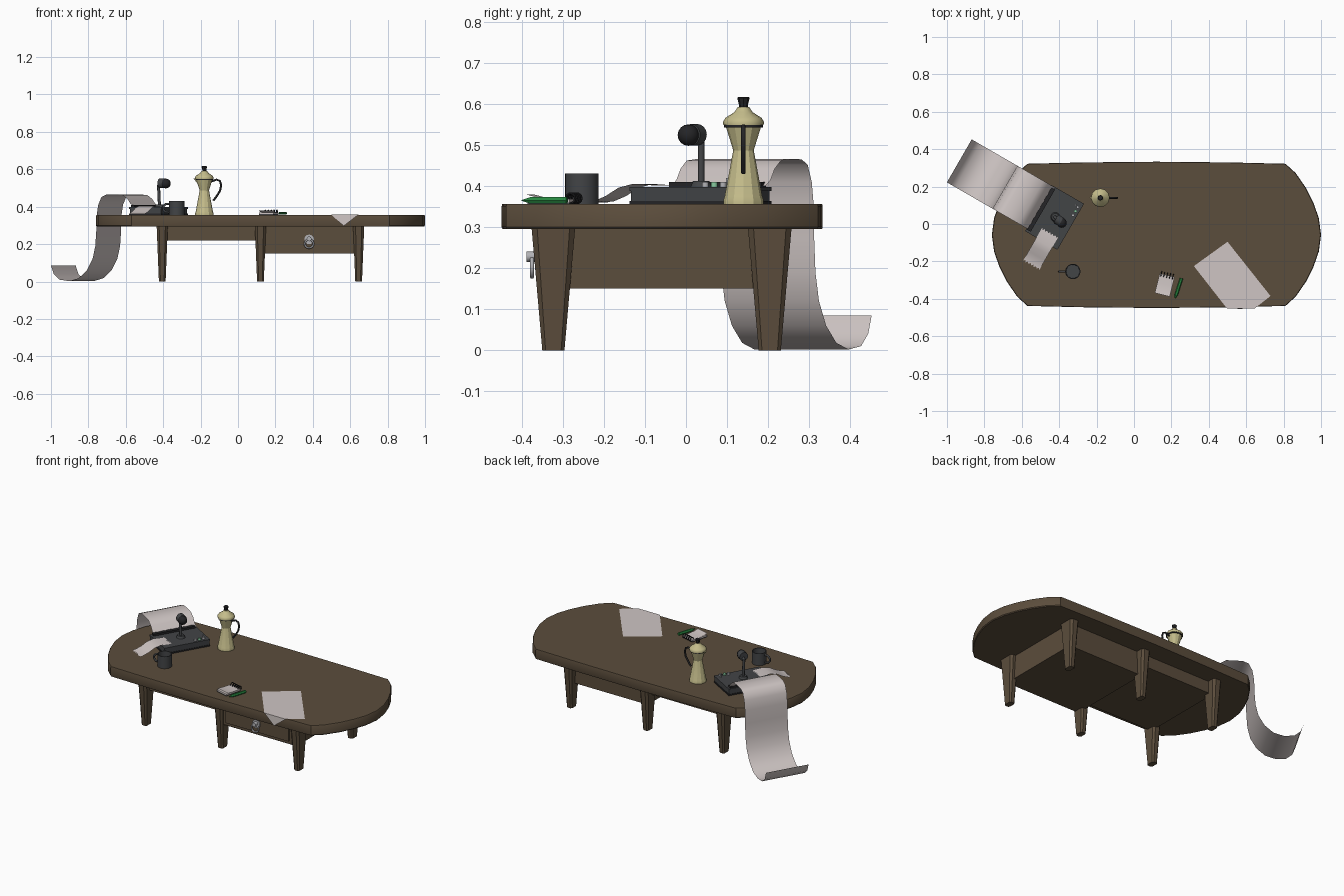
import bpy, bmesh, math
from mathutils import Vector, Matrix

if "Cube" in bpy.data.objects:
    bpy.data.objects.remove(bpy.data.objects["Cube"])


def material(name, r, g, b):
    m = bpy.data.materials.new(name)
    m.diffuse_color = (r, g, b, 1)
    m.use_nodes = True
    m.node_tree.nodes["Principled BSDF"].inputs["Base Color"].default_value = m.diffuse_color
    return m


WOOD = material("brown wood", .105, .074, .045)
PAPER = material("paper white", .62, .56, .55)
CREAM = material("cream enamel", .56, .51, .26)
DARK = material("charcoal", .055, .058, .062)
BLACK = material("black", .018, .018, .02)
GREEN = material("pencil green", .02, .24, .05)
METAL = material("light metal", .45, .45, .47)
LIGHT = material("pale green lamp", .25, .6, .35)


def make(name, verts, faces, mat, smooth=None, matrix=None):
    me = bpy.data.meshes.new(name)
    me.from_pydata([tuple(v) for v in verts], [], faces)
    bm = bmesh.new()
    bm.from_mesh(me)
    bmesh.ops.recalc_face_normals(bm, faces=bm.faces)
    bm.to_mesh(me)
    bm.free()
    me.materials.append(mat)
    ob = bpy.data.objects.new(name, me)
    bpy.context.collection.objects.link(ob)
    if matrix:
        ob.matrix_world = matrix
    if smooth:
        bpy.context.view_layer.objects.active = ob
        bpy.ops.object.select_all(action='DESELECT')
        ob.select_set(True)
        bpy.ops.object.shade_smooth_by_angle(angle=math.radians(smooth))
    return ob


def loft(name, rings, mat, smooth=None, matrix=None, closed=False):
    """Skin equal-length rings, capping the ends unless they join up."""
    n, k = len(rings[0]), len(rings)
    verts = [v for r in rings for v in r]
    faces = [(i * n + j, i * n + (j + 1) % n, (i + 1) % k * n + (j + 1) % n, (i + 1) % k * n + j)
             for i in range(k if closed else k - 1) for j in range(n)]
    if not closed:
        faces += [tuple(range(n)), tuple(range((k - 1) * n, k * n))]
    return make(name, verts, faces, mat, smooth, matrix)


def box(name, x0, x1, y0, y1, z0, z1, mat, matrix=None):
    ring = [(x0, y0), (x1, y0), (x1, y1), (x0, y1)]
    return loft(name, [[(x, y, z) for x, y in ring] for z in (z0, z1)], mat, matrix=matrix)


def lathe(name, profile, mat, matrix, sides=16, smooth=40):
    rings = [[(r * math.cos(a), r * math.sin(a), z)
              for a in (2 * math.pi * i / sides for i in range(sides))] for r, z in profile]
    return loft(name, rings, mat, smooth, matrix)


def rod(name, a, b, r, mat, r2=None, sides=12):
    a, b = Vector(a), Vector(b)
    d = b - a
    m = Matrix.Translation(a) @ d.to_track_quat('Z', 'Y').to_matrix().to_4x4()
    return lathe(name, [(r, 0), (r if r2 is None else r2, d.length)], mat, m, sides)


def tube(name, path, r, mat, side, closed=False, sides=8):
    """Tube along a planar path; side is the plane's normal."""
    pts, side = [Vector(p) for p in path], Vector(side).normalized()
    n, rings = len(pts), []
    for i, p in enumerate(pts):
        a, b = (pts[i - 1], pts[(i + 1) % n]) if closed else (pts[max(i - 1, 0)], pts[min(i + 1, n - 1)])
        out = (b - a).normalized().cross(side)
        rings.append([p + r * (math.cos(t) * out + math.sin(t) * side)
                      for t in (2 * math.pi * j / sides for j in range(sides))])
    return loft(name, rings, mat, 50, closed=closed)


def ribbon(name, profile, v0, v1, matrix, teeth=(False, False), axis=0, cols=12):
    """Sheet following (u, z) points; toothed ends where asked."""
    verts, faces, n = [], [], len(profile)
    for i, (u, z) in enumerate(profile):
        for j in range(cols + 1):
            v, du = v0 + (v1 - v0) * j / cols, 0
            if j % 2 and ((i == 0 and teeth[0]) or (i == n - 1 and teeth[1])):
                du = .01 if i == 0 else -.01
            verts.append((u + du, v, z) if axis == 0 else (v, u + du, z))
    w = cols + 1
    faces = [(i * w + j, i * w + j + 1, (i + 1) * w + j + 1, (i + 1) * w + j)
             for i in range(n - 1) for j in range(cols)]
    return make(name, verts, faces, PAPER, 60, matrix)


def place(x, y, z, deg=0):
    return Matrix.Translation((x, y, z)) @ Matrix.Rotation(math.radians(deg), 4, 'Z')


# Table top: one quarter of the outline, mirrored both ways
quarter = [(.88, 0), (.868, .09), (.84, .17), (.8, .25), (.745, .33), (.69, .38), (.4, .387), (0, .391)]
half = quarter + [(-x, y) for x, y in quarter[-2::-1]]
outline = half + [(x, -y) for x, y in half[-2:0:-1]]
loft("table_top", [[(.12 + x * s, -.058 + y * s, z) for x, y in outline]
                   for s, z in ((.995, .295), (1, .3), (1, .351), (.996, .356))], WOOD, 35)

# Tapered legs with chamfered corners
for row, y in (("front", -.323), ("back", .204)):
    for k, x in enumerate((-.405, .12, .645)):
        rings = []
        for hx, hy, z in ((.018, .027, 0), (.03, .053, .297)):
            c = hx * .45
            corner = [(hx, -hy + c), (hx, hy - c), (hx - c, hy), (-hx + c, hy)]
            rings.append([(x + s * p, y + s * q, z) for s in (1, -1) for p, q in corner])
        loft(f"{row}_leg_{k + 1}", rings, WOOD)

# Aprons and the drawer with its raised panel and ring pull
box("apron_box", -.405, .12, -.33, .205, .22, .297, WOOD)
box("drawer_box", .12, .645, -.345, .205, .15, .297, WOOD)
box("drawer_frame", .145, .62, -.352, -.34, .155, .297, WOOD)
box("drawer_panel", .165, .6, -.359, -.35, .172, .283, WOOD)
rod("pull_plate", (.38, -.358, .225), (.38, -.366, .225), .026, METAL)
rod("pull_knob", (.38, -.36, .228), (.38, -.388, .228), .013, METAL)
tube("pull_ring", [(.38 + .023 * math.cos(a), -.375, .202 + .023 * math.sin(a))
                   for a in (math.pi * i / 8 for i in range(16))], .005, METAL, (0, 1, 0), True)

# Printing machine, turned on the table
T = place(-.425, .035, 0, -30)
box("machine_base", -.1, .1, -.142, .142, .356, .364, BLACK, T)
box("machine_body", -.097, .097, -.139, .139, .364, .388, DARK, T)
box("machine_lid", -.1, .1, -.142, .142, .388, .398, DARK, T)
box("paper_slot", -.094, -.072, -.13, .13, .398, .41, BLACK, T)
for k, (v, mat) in enumerate(((.06, METAL), (.085, LIGHT), (.11, METAL))):
    rod(f"button_{k + 1}", T @ Vector((.08, v, .397)), T @ Vector((.08, v, .41)), .008, mat)
rod("switch", T @ Vector((.065, .115, .397)), T @ Vector((.065, .115, .42)), .005, METAL)

# Microphone on the machine
rod("mic_base", (-.42, .037, .397), (-.42, .037, .412), .026, DARK, .02)
rod("mic_post", (-.42, .037, .405), (-.425, .037, .515), .008, DARK)
rod("mic_neck", (-.425, .037, .508), (-.4, .02, .525), .009, DARK)
rod("mic_collar", (-.418, .028, .525), (-.39, .012, .525), .026, DARK, sides=16)
ball = [(.026 * math.sin(math.pi * i / 8) + .0004, -.026 * math.cos(math.pi * i / 8)) for i in range(9)]
lathe("mic_head", ball, BLACK, place(-.386, .006, .524), 16, 60)

# Long paper roll hanging off the table, and a short strip in front
R = place(-.425, .035, 0, 150)
ribbon("long_paper", [(.075, .4), (.1, .415), (.12, .442), (.15, .462), (.2, .466), (.25, .465),
                      (.28, .452), (.3, .41), (.31, .35), (.312, .27), (.318, .19), (.335, .12),
                      (.37, .06), (.42, .018), (.48, .002), (.54, .01), (.575, .04), (.592, .085)],
       -.14, .125, R, (True, False))
ribbon("short_paper", [(-.285, .36), (-.26, .363), (-.225, .376), (-.19, .396), (-.15, .405), (-.08, .401)],
       -.03, .07, T, (True, True), 1)

# Coffee pot
P = place(-.18, .14, 0)
lathe("pot_body", [(.049, .356), (.049, .366), (.046, .374), (.025, .487), (.043, .545)], CREAM, P, 12, 25)
lathe("pot_rim", [(.047, .543), (.047, .549)], BLACK, P, 12)
lathe("pot_lid", [(.049, .548), (.05, .556), (.044, .566), (.022, .58), (.014, .592)], CREAM, P, 12, 40)
lathe("pot_knob", [(.01, .588), (.011, .598), (.015, .614), (.012, .617)], BLACK, P, 8)
make("pot_spout", [(-.215, .12, .549), (-.215, .16, .549), (-.238, .14, .551), (-.21, .14, .515)],
     [(0, 1, 2), (0, 2, 3), (1, 3, 2), (0, 3, 1)], CREAM)
tube("pot_handle", [(-.143, .14, .535), (-.115, .14, .545), (-.097, .14, .538), (-.09, .14, .515),
                    (-.096, .14, .485), (-.115, .14, .455), (-.132, .14, .432)], .0055, BLACK, (0, 1, 0))

# Mug, hollow, with a side handle
lathe("mug", [(.041, .356), (.041, .431), (.037, .431), (.036, .37)], DARK, place(-.327, -.254, 0), 20)
tube("mug_handle", [(-.362, -.254, .415), (-.385, -.254, .415), (-.4, -.254, .4), (-.4, -.254, .385),
                    (-.388, -.254, .372), (-.362, -.254, .37)], .006, DARK, (0, 1, 0))

# Spiral notepad
N = place(.165, -.322, 0, -14)
box("notepad_back", -.04, .04, -.056, .05, .356, .36, DARK, N)
box("notepad_pages", -.04, .04, -.056, .05, .36, .368, PAPER, N)
ribbon("notepad_top_page", [(-.058, .379), (-.035, .373), (0, .37), (.05, .369)], -.041, .041, N, (False, True), 1)
for k in range(5):
    tube(f"notepad_ring_{k + 1}", [N @ Vector((-.032 + .016 * k, .05 + .012 * math.cos(a), .37 + .012 * math.sin(a)))
                                   for a in (math.pi * i / 5 for i in range(10))], .0028, BLACK,
         N.to_3x3() @ Vector((1, 0, 0)), True, 6)

# Pencil with a pointed tip
tip, end = Vector((.219, -.4, .365)), Vector((.254, -.29, .365))
rod("pencil", tip.lerp(end, .2), end, .009, GREEN, sides=6)
rod("pencil_tip", tip.lerp(end, .2), tip, .009, GREEN, .001, 6)

# Loose sheet with one corner folded over the table edge
make("loose_sheet", [(.5, -.095, .3585), (.32, -.225, .3585), (.497, -.4515, .3585),
                     (.645, -.4515, .3585), (.73, -.385, .3585), (.565, -.4535, .297)],
     [(0, 1, 2, 3, 4), (2, 5, 3)], PAPER)
